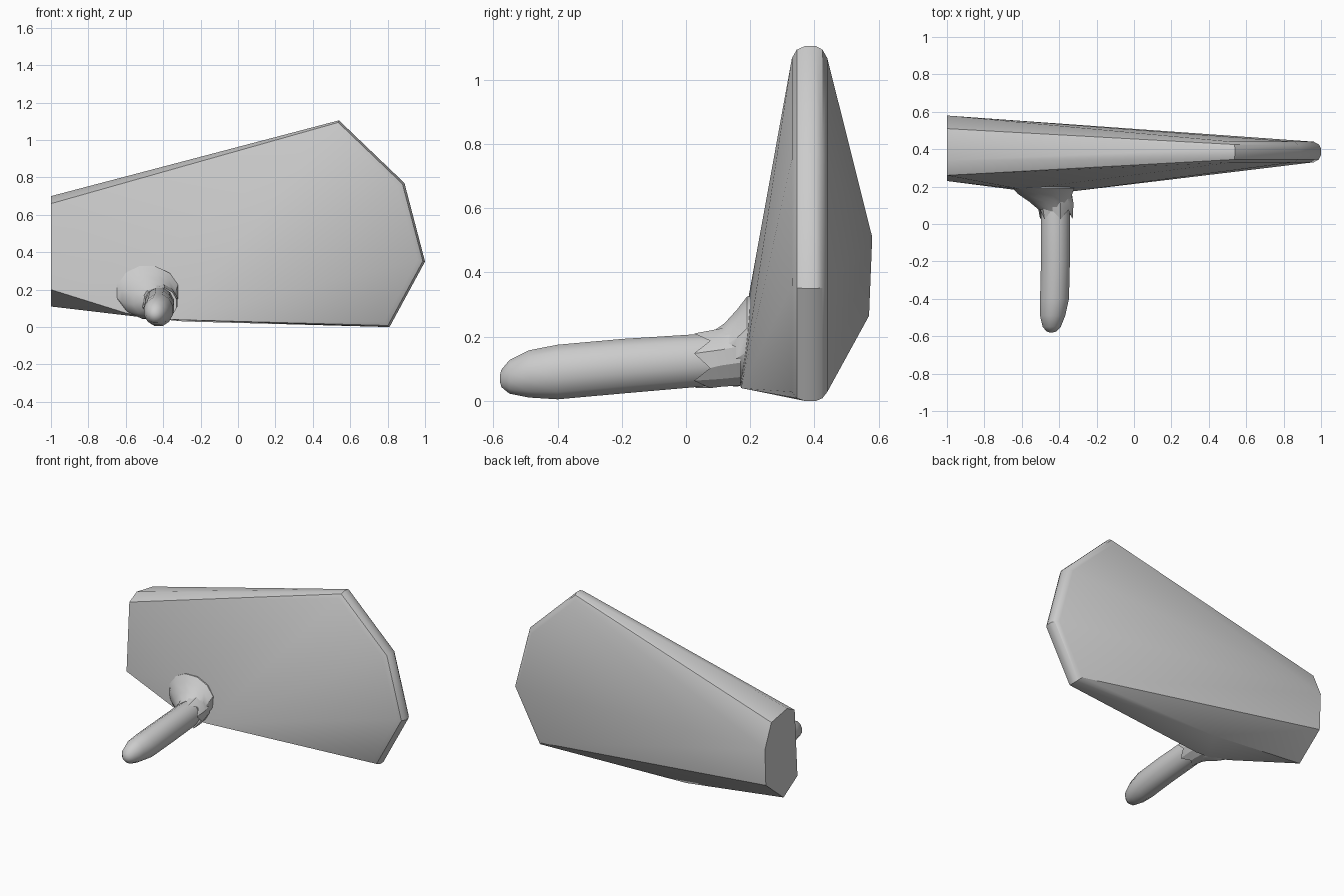
import bpy, bmesh, math

if "Cube" in bpy.data.objects:
    bpy.data.objects.remove(bpy.data.objects["Cube"], do_unlink=True)

grey = bpy.data.materials.new("plain grey")
grey.use_nodes = True
grey.diffuse_color = (0.6, 0.6, 0.6, 1)
grey.node_tree.nodes["Principled BSDF"].inputs["Base Color"].default_value = (0.6, 0.6, 0.6, 1)


def finish(bm, name, angle):
    bmesh.ops.recalc_face_normals(bm, faces=bm.faces[:])
    mesh = bpy.data.meshes.new(name)
    bm.to_mesh(mesh)
    bm.free()
    mesh.materials.append(grey)
    obj = bpy.data.objects.new(name, mesh)
    bpy.context.collection.objects.link(obj)
    bpy.ops.object.select_all(action='DESELECT')
    obj.select_set(True)
    bpy.context.view_layer.objects.active = obj
    bpy.ops.object.shade_smooth_by_angle(angle=math.radians(angle))
    return obj


def loft(name, rings, sides, angle, teeth=0.0):
    """Elliptical rings along y: (y, centre x, centre z, radius x, radius z)."""
    bm = bmesh.new()
    loops = []
    for n, (y, cx, cz, rx, rz) in enumerate(rings):
        loop = []
        for i in range(sides):
            a = math.tau * (i + 0.5) / sides
            shift = teeth * (i % 2) if n == 0 else 0
            loop.append(bm.verts.new((cx + rx * math.cos(a), y + shift, cz + rz * math.sin(a))))
        loops.append(loop)
    for a, b in zip(loops, loops[1:]):
        for i in range(sides):
            j = (i + 1) % sides
            bm.faces.new((a[i], a[j], b[j], b[i]))
    bm.faces.new(loops[0])
    bm.faces.new(loops[-1])
    return finish(bm, name, angle)


# Tapered slab: flat cut end, thin rounded far rim, swollen lower front
cut_end = [(0.26, 0.66), (0.34, 0.70), (0.51, 0.67), (0.58, 0.51),
           (0.57, 0.265), (0.38, 0.11), (0.23, 0.20)]
rim = [(0.54, 1.105), (0.89, 0.77), (1.0, 0.35), (0.81, 0.0)]
rim_section = [(0.33, 0.04), (0.345, 0.012), (0.37, 0.0), (0.405, 0.0), (0.425, 0.012), (0.44, 0.04)]
rim_centre = (0.3, 0.5)

slab = bmesh.new()
for y, z in cut_end:
    slab.verts.new((-1, y, z))
for x, z in rim:
    dx, dz = rim_centre[0] - x, rim_centre[1] - z
    length = math.hypot(dx, dz)
    for y, inset in rim_section:
        slab.verts.new((x + dx / length * inset, y, z + dz / length * inset))
for point in [(-0.6, 0.178, 0.075), (-0.45, 0.17, 0.045), (-0.35, 0.172, 0.04),
              (-0.6, 0.185, 0.27), (-0.29, 0.41, 0.03)]:
    slab.verts.new(point)
hull = bmesh.ops.convex_hull(slab, input=slab.verts[:])
bmesh.ops.delete(slab, geom=[v for v in slab.verts if not v.link_faces], context='VERTS')
finish(slab, "tapered_slab", 30)

# Finger-like bar with a blunt tip
loft("finger", [
    (0.14, -0.42, 0.13, 0.070, 0.075),
    (0.04, -0.42, 0.126, 0.080, 0.085),
    (-0.20, -0.42, 0.108, 0.080, 0.088),
    (-0.40, -0.425, 0.090, 0.080, 0.088),
    (-0.49, -0.435, 0.084, 0.070, 0.076),
    (-0.55, -0.440, 0.075, 0.050, 0.054),
    (-0.575, -0.442, 0.070, 0.026, 0.028),
    (-0.58, -0.442, 0.070, 0.008, 0.008)], 12, 40)

# Ragged collar and the flared root that joins the slab
loft("ragged_collar", [
    (0.025, -0.415, 0.125, 0.090, 0.088),
    (0.11, -0.420, 0.135, 0.100, 0.094),
    (0.17, -0.430, 0.145, 0.100, 0.100)], 12, 25, teeth=0.05)
loft("flared_root", [
    (0.07, -0.425, 0.130, 0.080, 0.080),
    (0.12, -0.450, 0.145, 0.115, 0.100),
    (0.16, -0.475, 0.165, 0.150, 0.125),
    (0.19, -0.485, 0.190, 0.170, 0.140),
    (0.23, -0.485, 0.195, 0.165, 0.135)], 12, 35)
